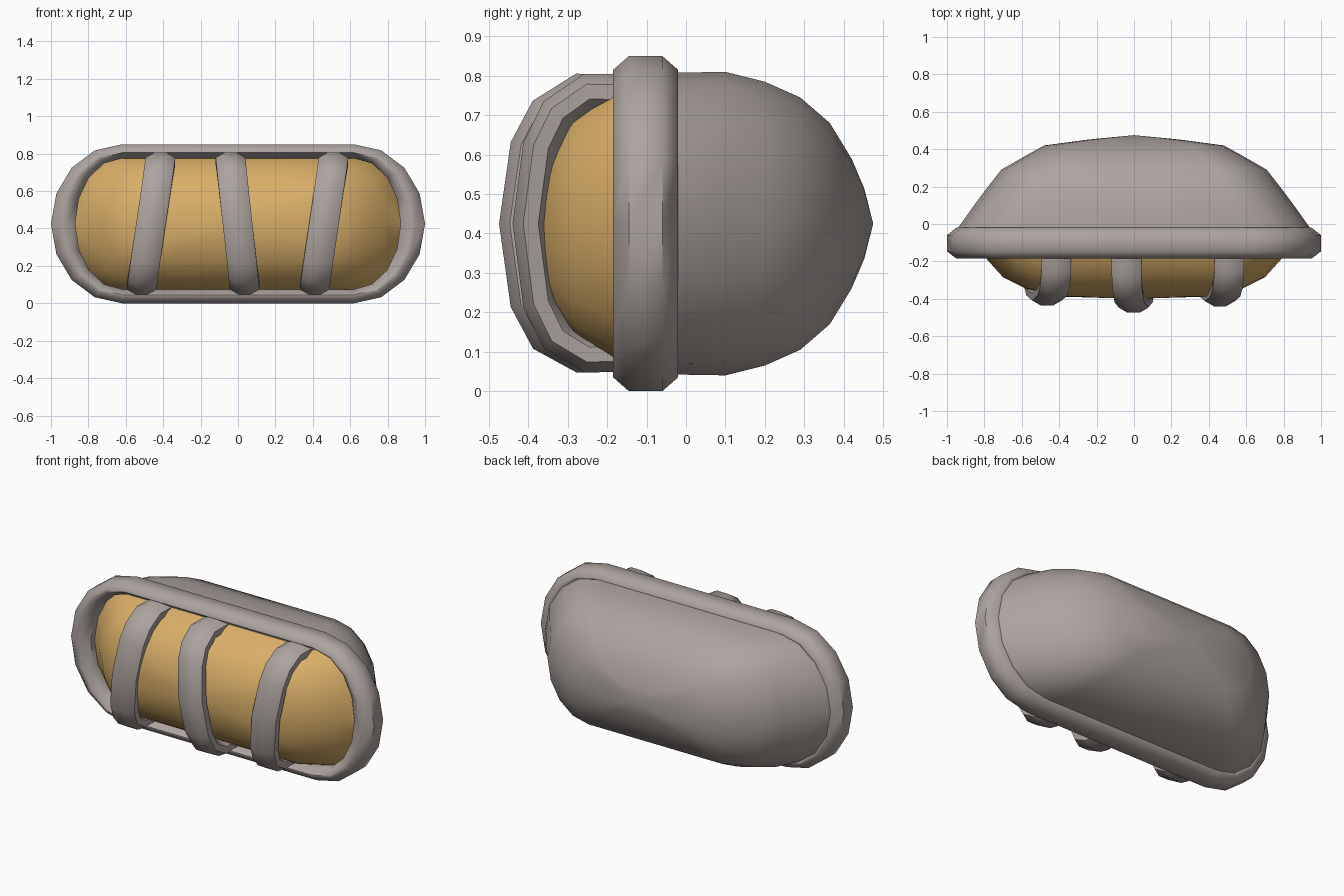
import bpy, math
from mathutils import Vector

if "Cube" in bpy.data.objects:
    bpy.data.objects.remove(bpy.data.objects["Cube"])

ZC = 0.425  # height of the lamp's long axis


def material(name, col):
    m = bpy.data.materials.new(name)
    m.diffuse_color = (*col, 1)
    m.use_nodes = True
    m.node_tree.nodes["Principled BSDF"].inputs["Base Color"].default_value = m.diffuse_color
    return m


METAL = material("warm_grey", (0.42, 0.37, 0.35))
AMBER = material("amber", (0.70, 0.43, 0.14))


def stadium(hx, hz, y, s):
    """Long rounded loop in XZ: straight half-length s, 8-sided round ends."""
    pts = []
    for side in (0, 1):
        for i in range(9):
            a = math.radians(-90 + 22.5 * i + 180 * side)
            sx = s if side == 0 else -s
            pts.append((sx + (hx - s) * math.cos(a), y, ZC + hz * math.sin(a)))
    return pts


def loft(name, rings, mat, closed=False, cap_start=False, cap_end=False, pole=None, angle=40):
    n, m = len(rings[0]), len(rings)
    verts = [p for r in rings for p in r]
    faces = []
    for j in range(m if closed else m - 1):
        k = (j + 1) % m
        for i in range(n):
            h = (i + 1) % n
            faces.append((j * n + i, j * n + h, k * n + h, k * n + i))
    if cap_start:
        faces.append(tuple(range(n))[::-1])
    if cap_end:
        faces.append(tuple((m - 1) * n + i for i in range(n)))
    if pole:
        verts.append(pole)
        faces += [((m - 1) * n + i, (m - 1) * n + (i + 1) % n, len(verts) - 1) for i in range(n)]
    me = bpy.data.meshes.new(name)
    me.from_pydata(verts, [], faces)
    ob = bpy.data.objects.new(name, me)
    bpy.context.collection.objects.link(ob)
    me.materials.append(mat)
    bpy.ops.object.select_all(action='DESELECT')
    ob.select_set(True)
    bpy.context.view_layer.objects.active = ob
    bpy.ops.object.mode_set(mode='EDIT')
    bpy.ops.mesh.select_all(action='SELECT')
    bpy.ops.mesh.normals_make_consistent(inside=False)
    bpy.ops.object.mode_set(mode='OBJECT')
    bpy.ops.object.shade_smooth_by_angle(angle=math.radians(angle))
    return ob


# Frame: chamfered band swept round the stadium (inset x, inset z, y)
band = [(0, 0, -.145), (0, 0, -.06), (.05, .035, -.02), (.08, .045, -.02),
        (.13, .075, -.06), (.13, .075, -.145), (.08, .045, -.185), (.05, .035, -.185)]
loft("frame", [stadium(1 - dx, .425 - dz, y, .62) for dx, dz, y in band], METAL,
     closed=True, angle=50)

# Back housing: deep dome (half x, half z, y)
dome = [(.95, .383, -.04), (.94, .383, -.02), (.855, .385, .1), (.78, .36, .2),
        (.71, .32, .29), (.58, .255, .365), (.48, .165, .42), (.24, .09, .452)]
loft("back_housing", [stadium(x, z, y, x * .62) for x, z, y in dome], METAL,
     pole=(0, .475, ZC), angle=50)

# Amber lens: shallow dome to the front
lens = [(.90, .37, -.03), (.88, .36, -.1), (.79, .338, -.185), (.70, .275, -.285),
        (.58, .20, -.345), (.40, .10, -.388)]
loft("lens", [stadium(x, z, y, x * .66) for x, z, y in lens], AMBER,
     pole=(0, -.40, ZC), angle=30)

# Guard bars: flattened octagonal tubes bent over the lens (y, z)
path = [(-.1, .757), (-.27, .76), (-.355, .705), (-.40, .62), (-.428, .425),
        (-.40, .225), (-.355, .14), (-.27, .093), (-.1, .095)]


def guard_bar(name, x_top, x_bottom, depth):
    pts = [Vector((x_bottom + (x_top - x_bottom) * (z - .095) / .665, y * depth, z))
           for y, z in path]
    rings = []
    for i, p in enumerate(pts):
        t = (pts[min(i + 1, len(pts) - 1)] - pts[max(i - 1, 0)])
        nrm = Vector((0, t.z, -t.y)).normalized()
        ring = []
        for k in range(8):
            a = math.radians(22.5 + 45 * k)
            ring.append(tuple(p + Vector((.086 * math.cos(a), 0, 0)) + nrm * (.05 * math.sin(a))))
        rings.append(ring)
    loft(name, rings, METAL, cap_start=True, cap_end=True, angle=50)


guard_bar("guard_bar_left", -.415, -.515, .91)
guard_bar("guard_bar_middle", -.04, .035, 1.0)
guard_bar("guard_bar_right", .51, .41, .92)
